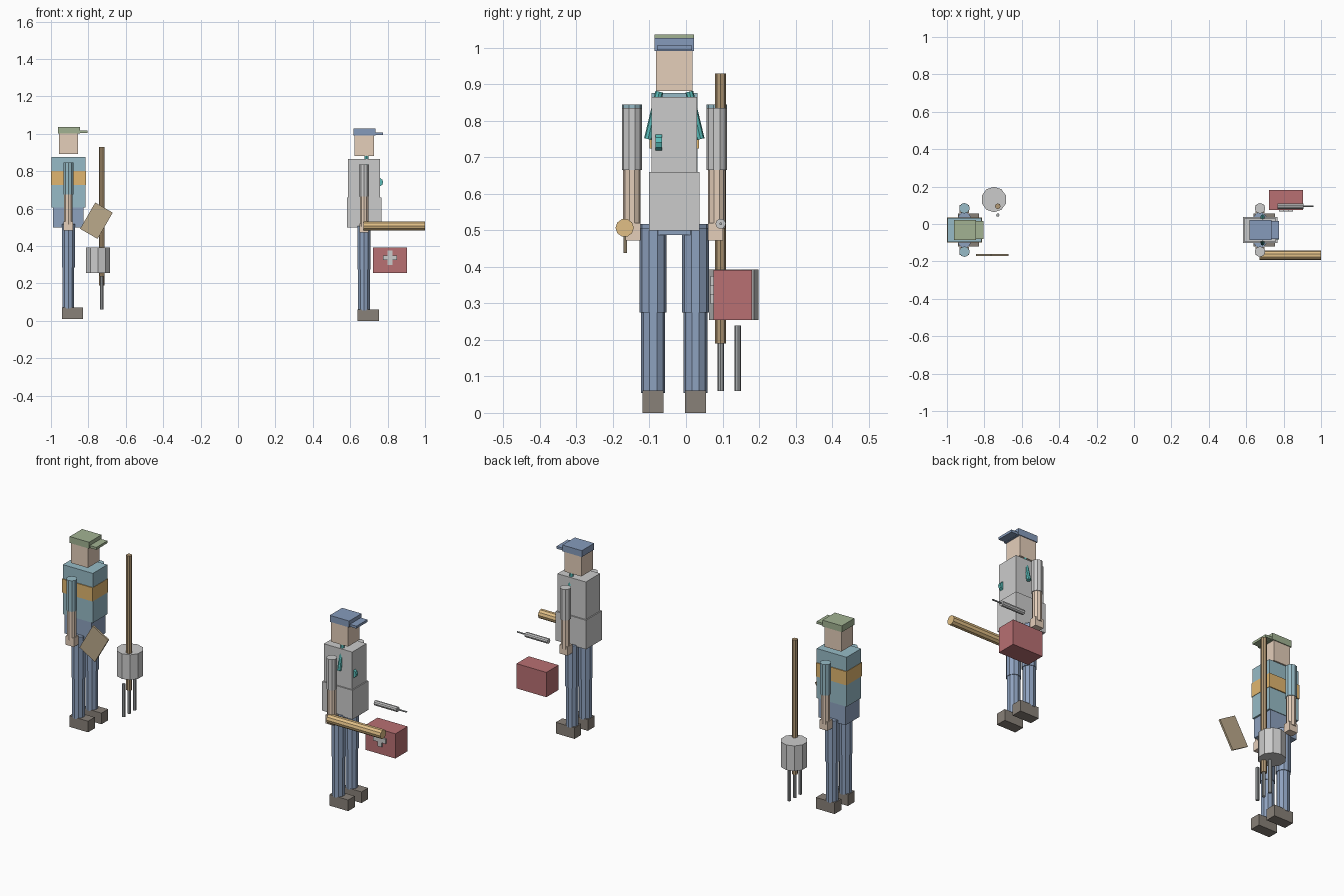
import bpy
from math import radians, pi, atan2, hypot

if "Cube" in bpy.data.objects:
    bpy.data.objects.remove(bpy.data.objects["Cube"])

CY = -0.032  # shared centre line of both people


def mat(name, r, g, b):
    m = bpy.data.materials.new(name)
    m.diffuse_color = (r, g, b, 1)
    m.use_nodes = True
    m.node_tree.nodes["Principled BSDF"].inputs["Base Color"].default_value = m.diffuse_color
    return m


SKIN = mat("skin", 0.78, 0.62, 0.49)
DENIM = mat("denim", 0.27, 0.36, 0.52)
BOOT = mat("boot", 0.25, 0.22, 0.19)
SHIRT = mat("shirt", 0.31, 0.50, 0.57)
ORANGE = mat("orange", 0.75, 0.47, 0.16)
GREEN = mat("green_cap", 0.36, 0.45, 0.29)
BLUE = mat("blue_cap", 0.24, 0.33, 0.50)
WOOD = mat("wood", 0.45, 0.32, 0.18)
CARD = mat("card", 0.50, 0.40, 0.26)
GOLD = mat("golden_wood", 0.75, 0.52, 0.24)
RED = mat("red_case", 0.48, 0.16, 0.17)
TEAL = mat("teal_tube", 0.10, 0.50, 0.48)
STEEL = mat("steel", 0.40, 0.42, 0.43)


def finish(name, material):
    ob = bpy.context.object
    ob.name = name
    if material:
        ob.data.materials.append(material)
    return ob


def box(name, x, y, z, material=None, rot=(0, 0, 0)):
    """Box from (min, max) ranges, turned about its own centre."""
    c = [(a + b) / 2 for a, b in (x, y, z)]
    bpy.ops.mesh.primitive_cube_add(size=1, location=c, rotation=rot)
    ob = finish(name, material)
    ob.scale = [b - a for a, b in (x, y, z)]
    return ob


def rod(name, p, q, r, material=None, sides=10):
    """Faceted cylinder between two points."""
    d = [b - a for a, b in zip(p, q)]
    flat = hypot(d[0], d[1])
    rot = (0, atan2(flat, d[2]), atan2(d[1], d[0]) if flat > 1e-6 else 0)
    bpy.ops.mesh.primitive_cylinder_add(
        vertices=sides, radius=r, depth=hypot(flat, d[2]),
        location=[(a + b) / 2 for a, b in zip(p, q)], rotation=rot)
    return finish(name, material)


def around(c, h):
    return (c - h, c + h)


def person(who, cx, dz, sleeve, cap):
    """Limbs, head and cap of a person facing +x."""
    for side, s in (("right", -1), ("left", 1)):
        ly, ay = CY + s * 0.058, CY + s * 0.116
        n = f"{who}_{side}_"
        box(n + "boot", around(cx + 0.022, 0.057), around(ly, 0.029), (dz, dz + 0.061), BOOT)
        rod(n + "shin", (cx, ly, dz + 0.055), (cx, ly, dz + 0.28), 0.033, DENIM)
        rod(n + "thigh", (cx, ly, dz + 0.275), (cx, ly, dz + 0.507), 0.037, DENIM)
        rod(n + "upper_arm", (cx, ay, dz + 0.665), (cx, ay, dz + 0.835), 0.028, sleeve)
        rod(n + "forearm", (cx, ay, dz + 0.505), (cx, ay, dz + 0.668), 0.024, SKIN)
        box(n + "hand", around(cx, 0.025), around(ay - s * 0.003, 0.021), (dz + 0.472, dz + 0.52), SKIN)
    box(who + "_head", around(cx + 0.001, 0.051), around(CY, 0.05), (dz + 0.882, dz + 0.995), SKIN)
    box(who + "_cap", around(cx + 0.003, 0.059), around(CY, 0.054), (dz + 0.992, dz + 1.027), cap)
    box(who + "_cap_brim", (cx + 0.03, cx + 0.102), around(CY, 0.048), (dz + 0.994, dz + 1.007), cap)


# Farmer
FX = -0.907
person("farmer", FX, 0.01, SHIRT, GREEN)
box("farmer_torso", around(FX, 0.091), around(CY, 0.063), (0.605, 0.877), SHIRT)
box("farmer_chest_band", around(FX, 0.093), around(CY, 0.068), (0.725, 0.80), ORANGE)
box("farmer_hips", around(FX, 0.082), around(CY, 0.06), (0.50, 0.607), DENIM)

# Vet
VX = 0.674
person("vet", VX, 0.0, None, BLUE)
box("vet_coat_top", around(VX, 0.086), around(CY, 0.062), (0.655, 0.866))
box("vet_coat_skirt", around(VX, 0.092), around(CY, 0.069), (0.50, 0.66))
box("vet_hips", around(VX, 0.034), around(CY, 0.055), (0.488, 0.52), DENIM)

# Stethoscope
for s in (-1, 1):
    rod("stethoscope_tube", (0.688, CY + s * 0.041, 0.88), (0.688, CY + s * 0.072, 0.75), 0.011, TEAL, 8)
rod("stethoscope_disc", (0.753, -0.083, 0.741), (0.753, -0.066, 0.741), 0.023, TEAL)

# Farmer's board
box("board", around(-0.757, 0.054), (-0.171, -0.161), around(0.535, 0.081), CARD, (0, radians(30), 0))

# Fork: handle and three tines
rod("fork_handle", (-0.728, 0.095, 0.19), (-0.728, 0.095, 0.93), 0.015, WOOD, 8)
for i in (-1, 0, 1):
    y = 0.095 + 0.047 * i
    rod("fork_tine", (-0.728, y, 0.06), (-0.728, y, 0.24), 0.009, STEEL, 8)

# Bucket
rod("bucket", (-0.749, 0.131, 0.255), (-0.749, 0.131, 0.393), 0.068)

# Golden pole in front of the vet
rod("golden_pole", (0.672, -0.168, 0.507), (1.0, -0.168, 0.507), 0.025, GOLD)

# Red case with a cross
box("case", (0.722, 0.904), (0.075, 0.181), (0.255, 0.391), RED)
box("cross_bar", around(0.813, 0.038), (0.066, 0.08), around(0.337, 0.013))
box("cross_post", around(0.813, 0.013), (0.067, 0.08), around(0.337, 0.038))

# Syringe
rod("syringe_body", (0.768, 0.095, 0.518), (0.905, 0.095, 0.518), 0.014)
rod("syringe_needle", (0.90, 0.095, 0.518), (0.96, 0.095, 0.518), 0.004, STEEL, 6)
